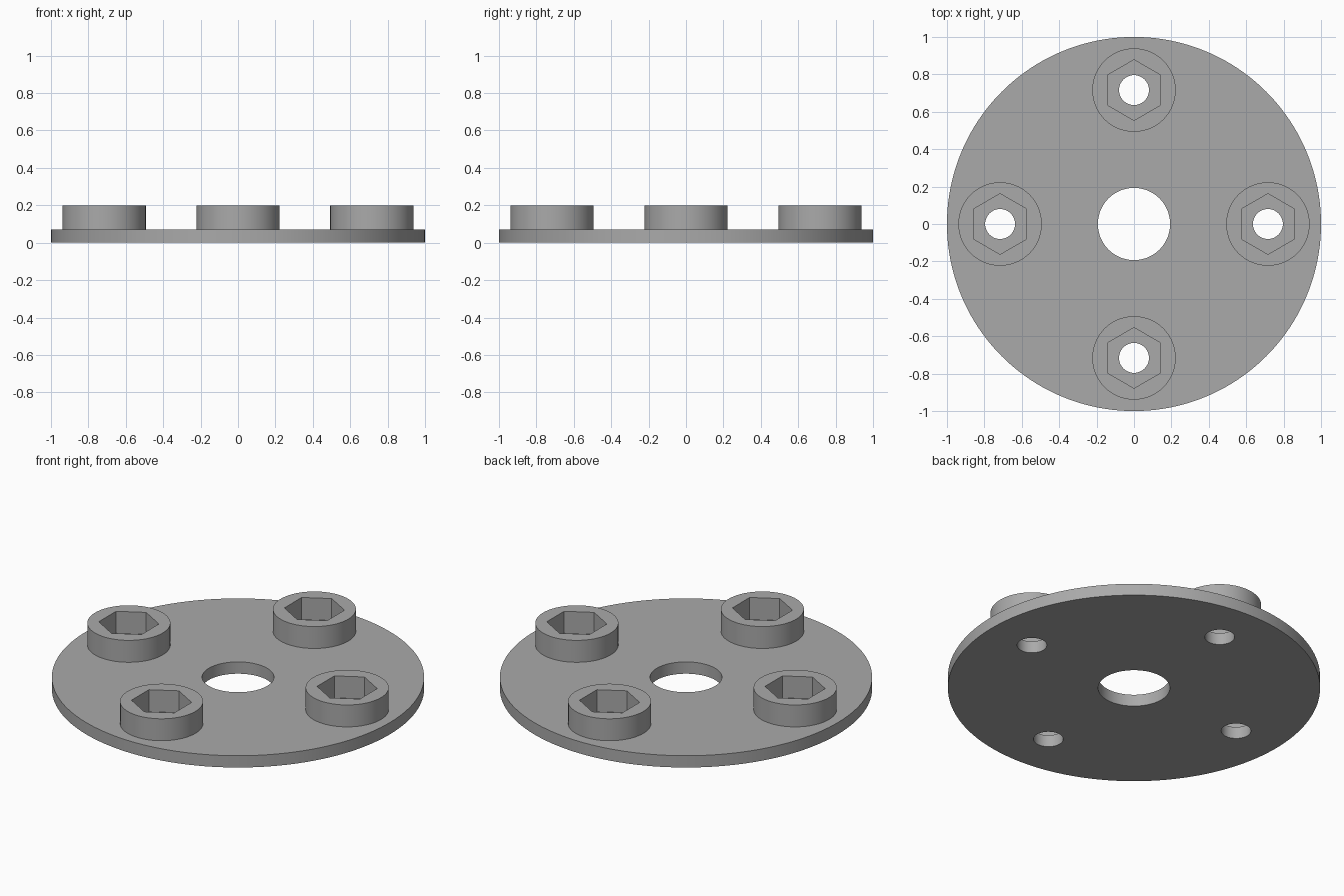
import bpy
from math import cos, sin, pi

PLATE_H, TOP = 0.07, 0.20
BOLT_CIRCLE = 0.716

if "Cube" in bpy.data.objects:
    bpy.data.objects.remove(bpy.data.objects["Cube"])

grey = bpy.data.materials.new("plain grey")
grey.use_nodes = True
colour = (0.4, 0.4, 0.4, 1)
grey.diffuse_color = colour
grey.node_tree.nodes["Principled BSDF"].inputs["Base Color"].default_value = colour


def cylinder(name, radius, z0, z1, x=0, y=0, sides=96):
    bpy.ops.mesh.primitive_cylinder_add(
        vertices=sides, radius=radius, depth=z1 - z0, location=(x, y, (z0 + z1) / 2))
    obj = bpy.context.object
    obj.name = name
    obj.data.materials.append(grey)
    return obj


def combine(target, tool, operation):
    """Apply a boolean to the target and discard the tool."""
    mod = target.modifiers.new(operation.title(), 'BOOLEAN')
    mod.operation, mod.solver, mod.object = operation, 'EXACT', tool
    bpy.context.view_layer.objects.active = target
    bpy.ops.object.modifier_apply(modifier=mod.name)
    bpy.data.objects.remove(tool)


# Round base plate with a central bore
plate = cylinder("mounting_plate", 1.0, 0, PLATE_H, sides=160)
combine(plate, cylinder("bore_cutter", 0.193, -0.1, 0.3), 'DIFFERENCE')

# Four raised bosses, each with a hexagonal nut pocket and a bolt hole
for i in range(4):
    x, y = BOLT_CIRCLE * cos(i * pi / 2), BOLT_CIRCLE * sin(i * pi / 2)
    combine(plate, cylinder("boss", 0.223, PLATE_H / 2, TOP, x, y), 'UNION')
    combine(plate, cylinder("pocket_cutter", 0.162, PLATE_H, 0.3, x, y, 6), 'DIFFERENCE')
    combine(plate, cylinder("hole_cutter", 0.08, -0.1, 0.3, x, y, 48), 'DIFFERENCE')

# Smooth round walls, crisp rims
bpy.ops.object.select_all(action='DESELECT')
plate.select_set(True)
bpy.context.view_layer.objects.active = plate
bpy.ops.object.shade_smooth_by_angle()
